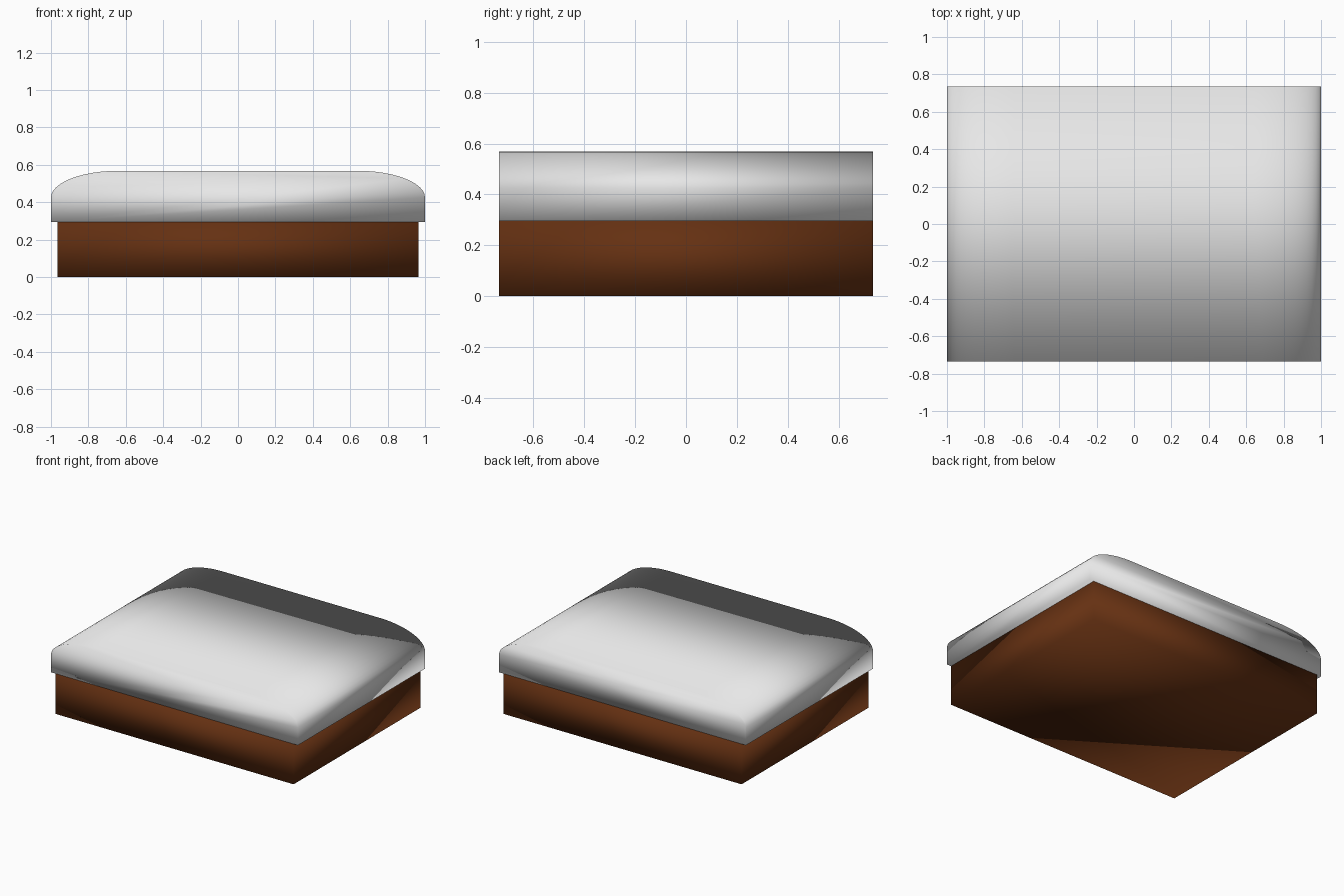
import bpy, bmesh, math

if "Cube" in bpy.data.objects:
    bpy.data.objects.remove(bpy.data.objects["Cube"])

HALF_DEPTH = 0.735


def material(name, colour):
    m = bpy.data.materials.new(name)
    m.diffuse_color = (*colour, 1)
    m.use_nodes = True
    m.node_tree.nodes["Principled BSDF"].inputs["Base Color"].default_value = m.diffuse_color
    return m


def extrude_profile(name, profile, mat):
    """Extrude an XZ outline along the full depth, smooth shaded all over."""
    bm = bmesh.new()
    front = bm.faces.new([bm.verts.new((x, -HALF_DEPTH, z)) for x, z in profile])
    ext = bmesh.ops.extrude_face_region(bm, geom=[front], use_keep_orig=True)
    for v in ext["geom"]:
        if isinstance(v, bmesh.types.BMVert):
            v.co.y = HALF_DEPTH
    bmesh.ops.recalc_face_normals(bm, faces=bm.faces)
    for f in bm.faces:
        f.smooth = True
    mesh = bpy.data.meshes.new(name)
    bm.to_mesh(mesh)
    bm.free()
    mesh.materials.append(mat)
    obj = bpy.data.objects.new(name, mesh)
    bpy.context.collection.objects.link(obj)
    return obj


wood = material("dark brown wood", (0.13, 0.03, 0.006))
fabric = material("pale grey fabric", (0.8, 0.8, 0.8))

# Base block, slightly narrower than the cushion
extrude_profile("base", [(-0.965, 0), (0.965, 0), (0.965, 0.295), (-0.965, 0.295)], wood)

# Cushion: straight lower sides, elliptical shoulders, flat top
shoulder = []
for i in range(13):
    a = math.pi / 2 * i / 12
    shoulder.append((0.64 + 0.36 * math.cos(a), 0.425 + 0.143 * math.sin(a)))
right = [(1.0, 0.295)] + shoulder
left = [(-x, z) for x, z in reversed(right)]
extrude_profile("cushion", right + left, fabric)
